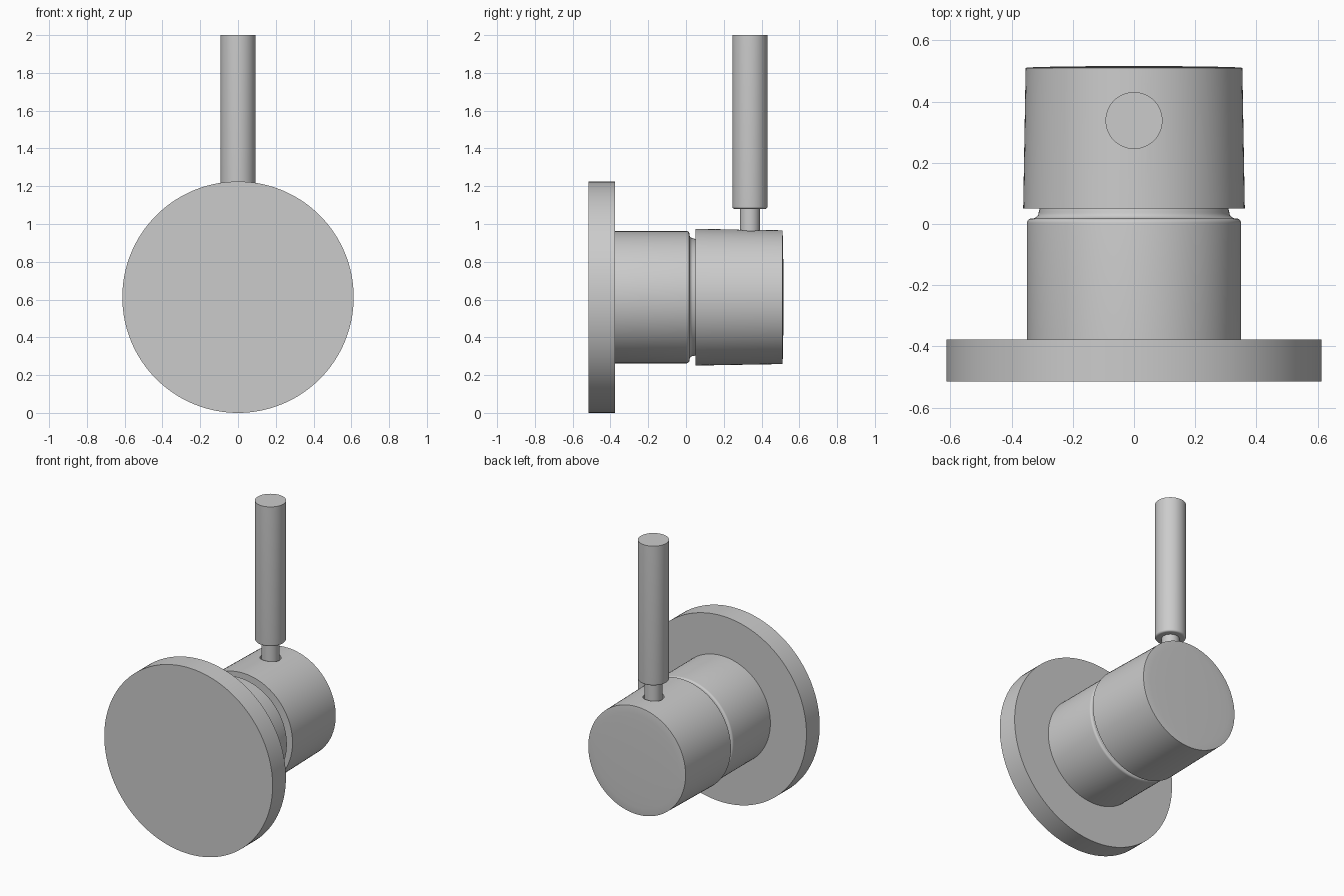
import bpy, bmesh
from math import pi, sin, cos, radians
from mathutils import Matrix, Vector

if "Cube" in bpy.data.objects:
    bpy.data.objects.remove(bpy.data.objects["Cube"])

CZ = 0.6125      # height of the horizontal body axis
HY = 0.338       # y position of the lever axis


def arc(cr, ch, rad, a0, a1, n=6):
    """Points of a fillet in (radius, height) profile space."""
    return [(cr + rad * cos(radians(a0 + (a1 - a0) * i / n)),
             ch + rad * sin(radians(a0 + (a1 - a0) * i / n))) for i in range(n + 1)]


def lathe(name, profile, matrix, segments=96, smooth=True):
    """Revolve an (radius, height) profile around local z, then place it."""
    bm = bmesh.new()
    vs = [bm.verts.new((r, 0, h)) for r, h in profile]
    edges = [bm.edges.new(p) for p in zip(vs, vs[1:])]
    bmesh.ops.spin(bm, geom=vs + edges, cent=(0, 0, 0), axis=(0, 0, 1),
                   angle=2 * pi, steps=segments)
    bmesh.ops.remove_doubles(bm, verts=bm.verts, dist=1e-5)
    bmesh.ops.recalc_face_normals(bm, faces=bm.faces)
    bm.transform(matrix)
    me = bpy.data.meshes.new(name)
    bm.to_mesh(me)
    bm.free()
    ob = bpy.data.objects.new(name, me)
    bpy.context.collection.objects.link(ob)
    if smooth:
        shade(ob)
    return ob


def activate(ob):
    bpy.ops.object.select_all(action='DESELECT')
    ob.select_set(True)
    bpy.context.view_layer.objects.active = ob


def shade(ob):
    activate(ob)
    bpy.ops.object.shade_smooth_by_angle(angle=radians(30))


# local z -> world +y for the body, upright for the lever
body_axis = Matrix.Translation(Vector((0, 0, CZ))) @ Matrix.Rotation(-pi / 2, 4, 'X')
lever_axis = Matrix.Translation(Vector((0, HY, 0)))

# Wall plate
lathe("wall_plate", [(0, -0.515), (0.6125, -0.515), (0.6125, -0.377), (0, -0.377)],
      body_axis, 128)

# Fixed body with rounded rim and narrow flared neck
lathe("valve_body",
      [(0, -0.38), (0.35, -0.38)] + arc(0.335, 0.003, 0.015, 0, 90)
      + arc(0.333, 0.04, 0.022, 270, 180)
      + [(0.307, 0.055), (0, 0.055)], body_axis)

# Turning cap: slight taper and shallow domed face
dome = [(0.354 * cos(radians(a)), 0.51 + 0.006 * sin(radians(a))) for a in range(0, 90, 15)]
cap = lathe("turning_cap", [(0, 0.05), (0.362, 0.05)] + dome + [(0, 0.516)],
            body_axis, smooth=False)

# Clearance hole for the lever stem
cutter = lathe("hole_cutter", [(0, 0.9), (0.063, 0.9), (0.063, 1.1), (0, 1.1)],
               lever_axis, 48, smooth=False)
cutter.hide_render = True
mod = cap.modifiers.new("stem_hole", 'BOOLEAN')
mod.object, mod.operation, mod.solver = cutter, 'DIFFERENCE', 'EXACT'
activate(cap)
bpy.ops.object.modifier_apply(modifier=mod.name)
bpy.data.objects.remove(cutter, do_unlink=True)
shade(cap)

# Lever stem and handle
lathe("lever_stem", [(0, 0.88), (0.053, 0.88), (0.053, 1.09), (0, 1.09)], lever_axis, 48)
lathe("lever_handle",
      [(0, 1.08)] + arc(0.081, 1.092, 0.012, 270, 360) + [(0.093, 2.0), (0, 2.0)],
      lever_axis, 64)
